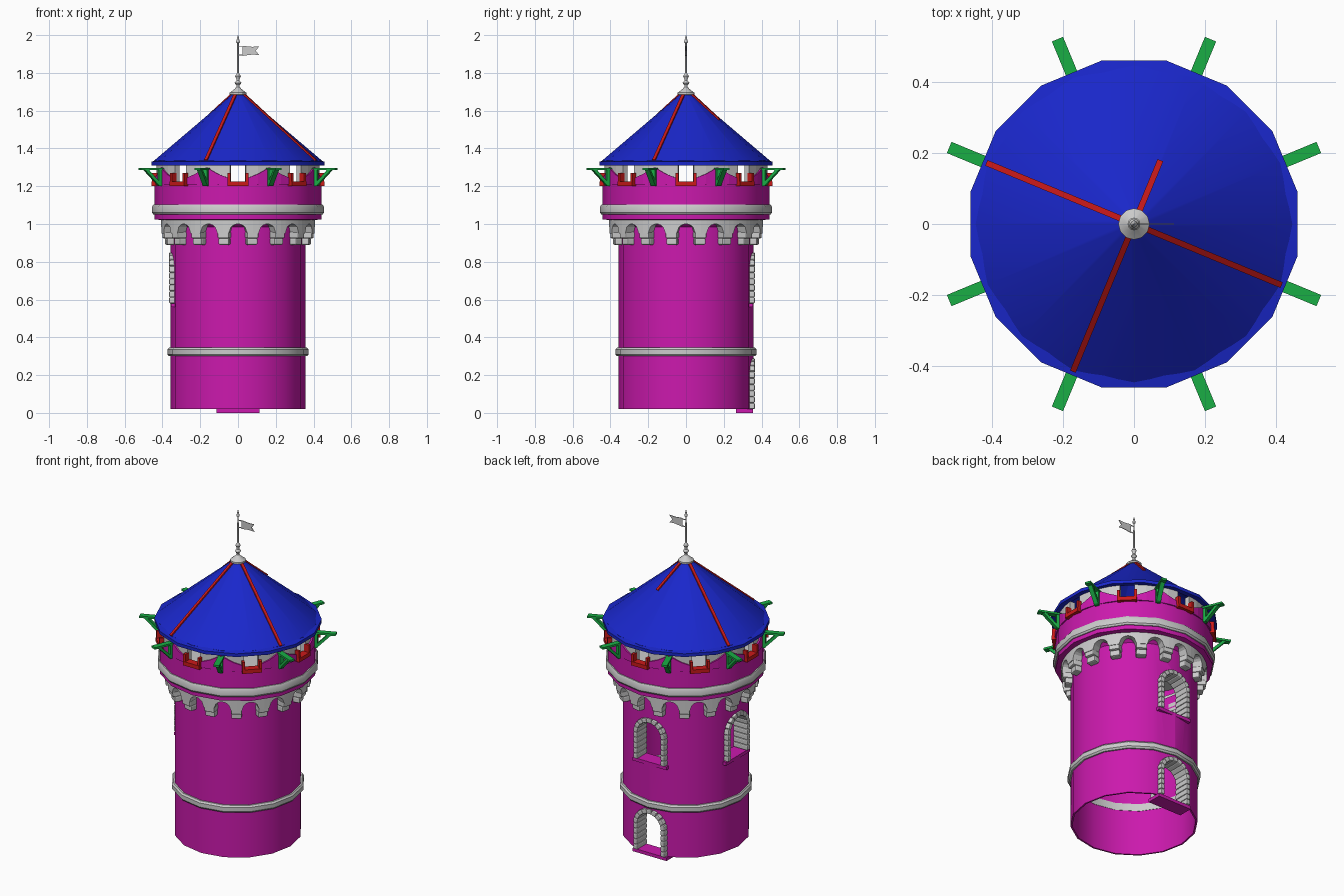
import bpy, bmesh
from math import sin, cos, pi, radians, atan2, hypot, sqrt
from mathutils import Matrix

if "Cube" in bpy.data.objects:
    bpy.data.objects.remove(bpy.data.objects["Cube"])


def colour(name, rgb):
    m = bpy.data.materials.new(name)
    m.diffuse_color = (*rgb, 1)
    m.use_nodes = True
    m.node_tree.nodes["Principled BSDF"].inputs["Base Color"].default_value = m.diffuse_color
    return m


MAGENTA = colour("magenta_plaster", (0.60, 0.01, 0.42))
BLUE = colour("blue_tiles", (0.01, 0.02, 0.60))
RED = colour("red_wood", (0.60, 0.01, 0.01))
GREEN = colour("green_wood", (0.01, 0.42, 0.06))


def finish(bm, name, mat=None, bevel=0):
    bmesh.ops.recalc_face_normals(bm, faces=bm.faces)
    me = bpy.data.meshes.new(name)
    bm.to_mesh(me)
    bm.free()
    ob = bpy.data.objects.new(name, me)
    bpy.context.collection.objects.link(ob)
    if mat:
        me.materials.append(mat)
    if bevel:
        mod = ob.modifiers.new("bevel", 'BEVEL')
        mod.width, mod.segments = bevel, 2
    for o in bpy.context.selected_objects:
        o.select_set(False)
    ob.select_set(True)
    bpy.context.view_layer.objects.active = ob
    return ob


def lathe(name, prof, n=16, mat=None, closed=True, off=0):
    # spin an (r, z) profile round the z axis
    bm = bmesh.new()
    rings = [[bm.verts.new((r * cos(a), r * sin(a), z)) for r, z in prof]
             for a in (radians(off) + 2 * pi * i / n for i in range(n))]
    k = len(prof)
    for i in range(n):
        a, b = rings[i], rings[(i + 1) % n]
        for j in range(k if closed else k - 1):
            bm.faces.new((a[j], b[j], b[(j + 1) % k], a[(j + 1) % k]))
    ob = finish(bm, name, mat)
    bpy.ops.object.shade_smooth_by_angle(angle=radians(30))
    return ob


def sector(bm, angs, r0, r1, bots, tops):
    # curved wall block with its own bottom and top height at each angle
    rows = []
    for a, z0, z1 in zip(angs, bots, tops):
        c, s = cos(radians(a)), sin(radians(a))
        rows.append([bm.verts.new((r * c, r * s, z))
                     for r, z in ((r0, z0), (r1, z0), (r1, z1), (r0, z1))])
    for a, b in zip(rows, rows[1:]):
        for j in range(4):
            bm.faces.new((a[j], b[j], b[(j + 1) % 4], a[(j + 1) % 4]))
    bm.faces.new(rows[0])
    bm.faces.new(rows[-1][::-1])


def block(bm, ang, loc, size, roll=0):
    # box in a radial frame: x outward, y sideways
    m = (Matrix.Rotation(radians(ang), 4, 'Z') @ Matrix.Translation(loc)
         @ Matrix.Rotation(roll, 4, 'X') @ Matrix.Diagonal((*size, 1)))
    bmesh.ops.create_cube(bm, size=1, matrix=m)


def beam(bm, ang, p, q, w, t):
    # bar between two (r, z) points in a radial plane
    dr, dz = q[0] - p[0], q[1] - p[1]
    m = (Matrix.Rotation(radians(ang), 4, 'Z')
         @ Matrix.Translation(((p[0] + q[0]) / 2, 0, (p[1] + q[1]) / 2))
         @ Matrix.Rotation(-atan2(dz, dr), 4, 'Y')
         @ Matrix.Diagonal((hypot(dr, dz), w, t, 1)))
    bmesh.ops.create_cube(bm, size=1, matrix=m)


# Hollow shaft with flared gallery
shaft = lathe("tower_shaft", [(.357, .02), (.357, .985), (.40, 1.02), (.442, 1.025), (.442, 1.215),
                              (.425, 1.215), (.425, 1.04), (.347, 1.0), (.347, .02)], 16, MAGENTA)

# Arched openings: (name, direction, base z, top z)
OPENINGS = [("door", 90, .02, .29), ("back_window", 90, .58, .85), ("left_window", 180, .58, .85)]
for name, ang, z0, top in OPENINGS:
    spring, r = top - .107, .085
    bm = bmesh.new()
    low = z0 - (.05 if name == "door" else 0)
    pts = [(-r, low), (r, low)] + [(r * cos(pi * i / 10), spring + r * sin(pi * i / 10)) for i in range(11)]
    face = bm.faces.new([bm.verts.new((.2, y, z)) for y, z in pts])
    ext = bmesh.ops.extrude_face_region(bm, geom=[face])
    bmesh.ops.translate(bm, vec=(.3, 0, 0), verts=[v for v in ext["geom"] if isinstance(v, bmesh.types.BMVert)])
    bm.transform(Matrix.Rotation(radians(ang), 4, 'Z'))
    cutter = finish(bm, name + "_cutter")
    cutter.hide_render = True
    mod = shaft.modifiers.new("cut", 'BOOLEAN')
    mod.operation, mod.object, mod.solver = 'DIFFERENCE', cutter, 'EXACT'
    bpy.context.view_layer.objects.active = shaft
    bpy.ops.object.modifier_apply(modifier=mod.name)
    bpy.data.objects.remove(cutter)

    # Stone surround: stacked jambs and a ring of arch stones
    bm = bmesh.new()
    n, h = 5, (spring - z0) / 5
    for side in (-1, 1):
        for i in range(n):
            block(bm, ang, (.315, side * .093, z0 + h * (i + .5)), (.10, .029, h))
    for i in range(9):
        t = pi * (i + .5) / 9
        block(bm, ang, (.315, .093 * cos(t), spring + .093 * sin(t)), (.10, .029, .033), t)
    finish(bm, name + "_stones", None, .007)

    # Sill or doorstep
    bm = bmesh.new()
    block(bm, ang, (.31, 0, z0 - .01), (.09, .23, .02))
    finish(bm, name + "_sill", MAGENTA)

# Stone bands
lathe("lower_band", [(.345, .30), (.366, .30), (.374, .31), (.374, .335), (.366, .345), (.345, .345)], 16)
lathe("upper_band", [(.43, 1.05), (.448, 1.05), (.455, 1.06), (.455, 1.09), (.448, 1.103), (.43, 1.103)], 16)
lathe("gallery_floor", [(.43, 1.10), (.001, 1.10)], 16, closed=False)

# Corbel ring: sixteen small arches on stepped blocks
bm = bmesh.new()
for k in range(16):
    c = k * 22.5
    offs = [-11.25, -7] + [-7 + 14 * i / 8 for i in range(1, 8)] + [7, 11.25]
    bots = [.95 + .05 * sqrt(max(0, 1 - (o / 7) ** 2)) for o in offs]
    sector(bm, [c + o for o in offs], .352, .408, bots, [1.022] * len(offs))
finish(bm, "corbel_arches")
bm = bmesh.new()
for k in range(16):
    a = k * 22.5 + 11.25
    block(bm, a, (.372, 0, .942), (.064, .062, .036))
    block(bm, a, (.364, 0, .908), (.05, .058, .036))
finish(bm, "corbel_blocks", None, .007)

# Parapet: grey merlons with pointed plaster facing
bm, fac = bmesh.new(), bmesh.new()
for k in range(8):
    angs = [k * 45 + d for d in (5.5, 14, 22.5, 31, 39.5)]
    sector(bm, angs, .40, .433, [1.10] * 5, [1.315] * 5)
    sector(fac, angs, .43, .442, [1.21] * 5, [1.24, 1.265, 1.30, 1.265, 1.24])
    sector(bm, [k * 45 - 5.5, k * 45, k * 45 + 5.5], .40, .433, [1.10] * 3, [1.215] * 3)
finish(bm, "parapet_merlons")
finish(fac, "parapet_facing", MAGENTA)

# Red U-shaped embrasure frames
bm = bmesh.new()
for k in range(8):
    a = k * 45
    block(bm, a, (.435, 0, 1.214), (.045, .11, .024))
    for s in (-1, 1):
        block(bm, a, (.435, s * .048, 1.246), (.04, .015, .05))
finish(bm, "embrasure_frames", RED)

# Green eave brackets
bm = bmesh.new()
for k in range(8):
    a = k * 45 + 22.5
    beam(bm, a, (.42, 1.291), (.562, 1.291), .034, .012)
    beam(bm, a, (.449, 1.20), (.449, 1.295), .026, .016)
    beam(bm, a, (.452, 1.21), (.53, 1.29), .026, .016)
finish(bm, "eave_brackets", GREEN)

# Roof cone, eave rim and ridge strips
lathe("roof_cone", [(.025, 1.692), (.445, 1.335), (.445, 1.318), (.02, 1.675)], 16, BLUE)
lathe("roof_rim", [(.43, 1.338), (.468, 1.33), (.468, 1.31), (.43, 1.315)], 16, BLUE, off=11.25)
bm = bmesh.new()
for a, far in ((157.5, (.445, 1.336)), (-22.5, (.445, 1.336)), (247.5, (.445, 1.336)), (67.5, (.19, 1.552))):
    beam(bm, a, (.03, 1.689), far, .017, .012)
finish(bm, "roof_ridges", RED)

# Finial pole and spear tip
lathe("finial", [(.001, 1.675), (.044, 1.685), (.044, 1.695), (.018, 1.715), (.009, 1.725), (.009, 1.735),
                 (.018, 1.747), (.008, 1.76), (.008, 1.768), (.015, 1.783), (.005, 1.80), (.004, 1.955),
                 (.010, 1.962), (.001, 2.0)], 12, closed=False)

# Swallow-tailed flag with two ties
bm = bmesh.new()
face = bm.faces.new([bm.verts.new((x, -.002, z)) for x, z in
                     ((.024, 1.89), (.075, 1.897), (.112, 1.895), (.093, 1.917), (.112, 1.94),
                      (.075, 1.938), (.024, 1.943))])
ext = bmesh.ops.extrude_face_region(bm, geom=[face])
bmesh.ops.translate(bm, vec=(0, .004, 0), verts=[v for v in ext["geom"] if isinstance(v, bmesh.types.BMVert)])
for z in (1.895, 1.938):
    beam(bm, 0, (0, z), (.026, z), .004, .004)
finish(bm, "flag")
